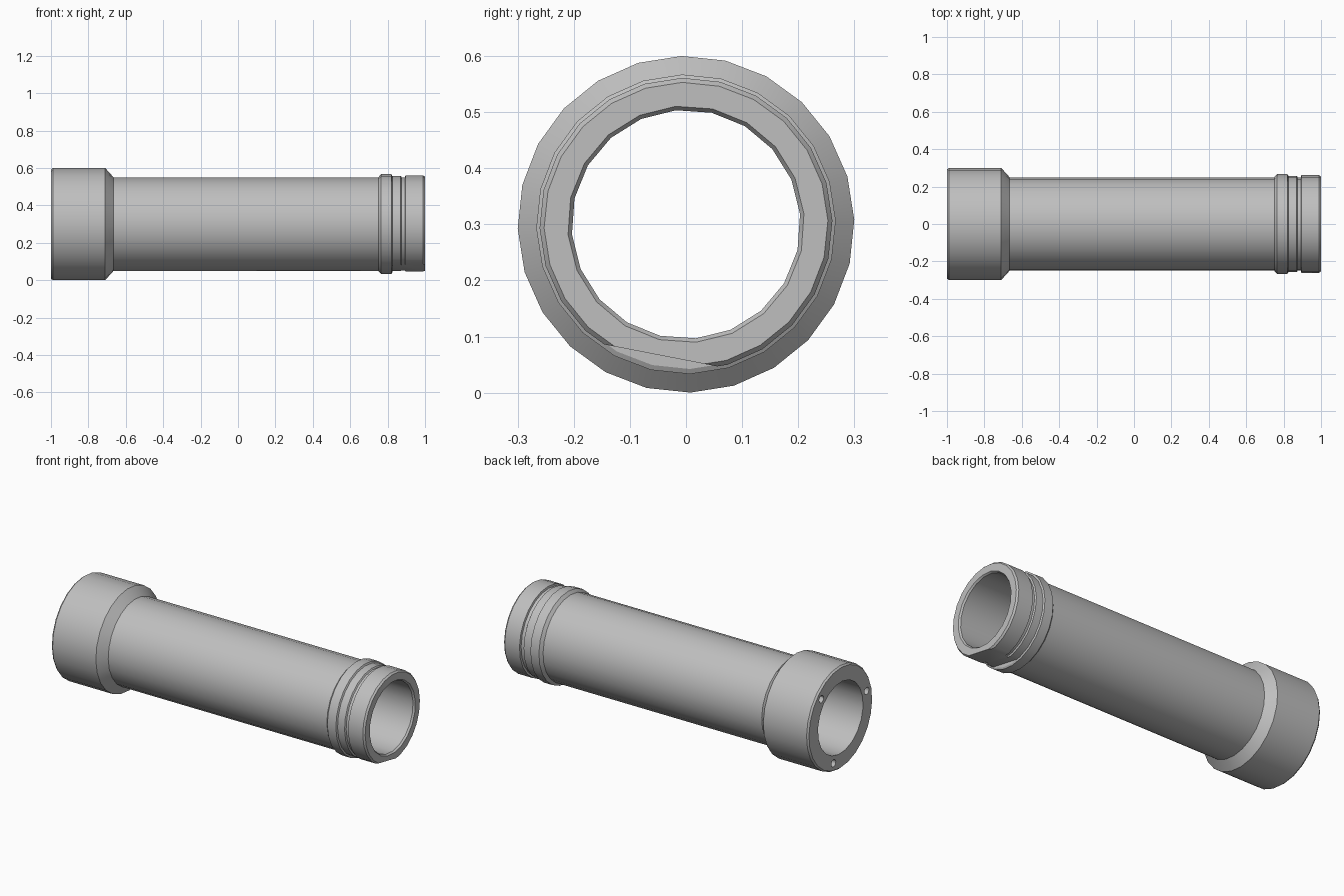
import bpy
import bmesh
from math import cos, sin, radians, pi
from mathutils import Matrix

AXIS_Z = 0.3

cube = bpy.data.objects.get("Cube")
if cube:
    bpy.data.objects.remove(cube, do_unlink=True)

grey = bpy.data.materials.new("plain_grey")
grey.use_nodes = True
COLOUR = (0.52, 0.52, 0.52, 1)
grey.diffuse_color = COLOUR
grey.node_tree.nodes["Principled BSDF"].inputs["Base Color"].default_value = COLOUR


def add_object(name, bm):
    bmesh.ops.recalc_face_normals(bm, faces=bm.faces[:])
    mesh = bpy.data.meshes.new(name)
    bm.to_mesh(mesh)
    bm.free()
    mesh.materials.append(grey)
    obj = bpy.data.objects.new(name, mesh)
    bpy.context.collection.objects.link(obj)
    return obj


def lathe(name, profile, sides, offset, y=0.0, z=0.0):
    """Solid of revolution along x from (x, radius) pairs, capped at both ends."""
    bm = bmesh.new()
    rings = []
    for x, r in profile:
        angles = [radians(offset) + 2 * pi * i / sides for i in range(sides)]
        rings.append([bm.verts.new((x, y + r * cos(a), AXIS_Z + z + r * sin(a)))
                      for a in angles])
    for a, b in zip(rings, rings[1:]):
        for i in range(sides):
            j = (i + 1) % sides
            bm.faces.new((a[i], a[j], b[j], b[i]))
    bm.faces.new(rings[0])
    bm.faces.new(rings[-1])
    return add_object(name, bm)


# Outer shell: wide collar, tapered shoulder, long tube, raised ring, groove, end lip
tube = lathe("hollow_tube", [
    (-1, 0.292), (-0.99, 0.3), (-0.71, 0.3), (-0.665, 0.25),
    (0.75, 0.25), (0.765, 0.267), (0.82, 0.267), (0.825, 0.258),
    (0.87, 0.258), (0.875, 0.25), (0.892, 0.25), (0.895, 0.261),
    (0.99, 0.261), (1, 0.253)], 24, 1.5)

# Bore with a chamfered mouth
cutters = [lathe("bore_cutter", [
    (-1.1, 0.209), (0.985, 0.209), (0.985, 0.203), (0.99, 0.203), (1, 0.21), (1.1, 0.21)][:1]
    + [(0.99, 0.204), (1, 0.211), (1.1, 0.211)], 20, 5)]

# Three screw holes in the collar end
for angle in (45, 165, 285):
    a = radians(angle)
    cutters.append(lathe("screw_hole_cutter", [(-1.1, 0.021), (-0.9, 0.021)], 12, 0,
                         0.25 * cos(a), 0.25 * sin(a)))

# Flat on the underside of the end lip
a = radians(259)
bm = bmesh.new()
bmesh.ops.create_cube(bm, size=1)
bmesh.ops.transform(bm, verts=bm.verts[:], matrix=(
    Matrix.Translation((0.97, 0, AXIS_Z)) @ Matrix.Rotation(a, 4, 'X')
    @ Matrix.Translation((0, 0.338, 0)) @ Matrix.Diagonal((0.29, 0.2, 0.6, 1))))
cutters.append(add_object("flat_cutter", bm))

# Cut everything out and discard the cutters
bpy.context.view_layer.objects.active = tube
for cutter in cutters:
    mod = tube.modifiers.new("cut", 'BOOLEAN')
    mod.operation = 'DIFFERENCE'
    mod.solver = 'EXACT'
    mod.object = cutter
    cutter.hide_render = True
    bpy.ops.object.modifier_apply(modifier=mod.name)
    bpy.data.objects.remove(cutter, do_unlink=True)

bpy.ops.object.select_all(action='DESELECT')
tube.select_set(True)
bpy.ops.object.shade_smooth_by_angle(angle=radians(30))
